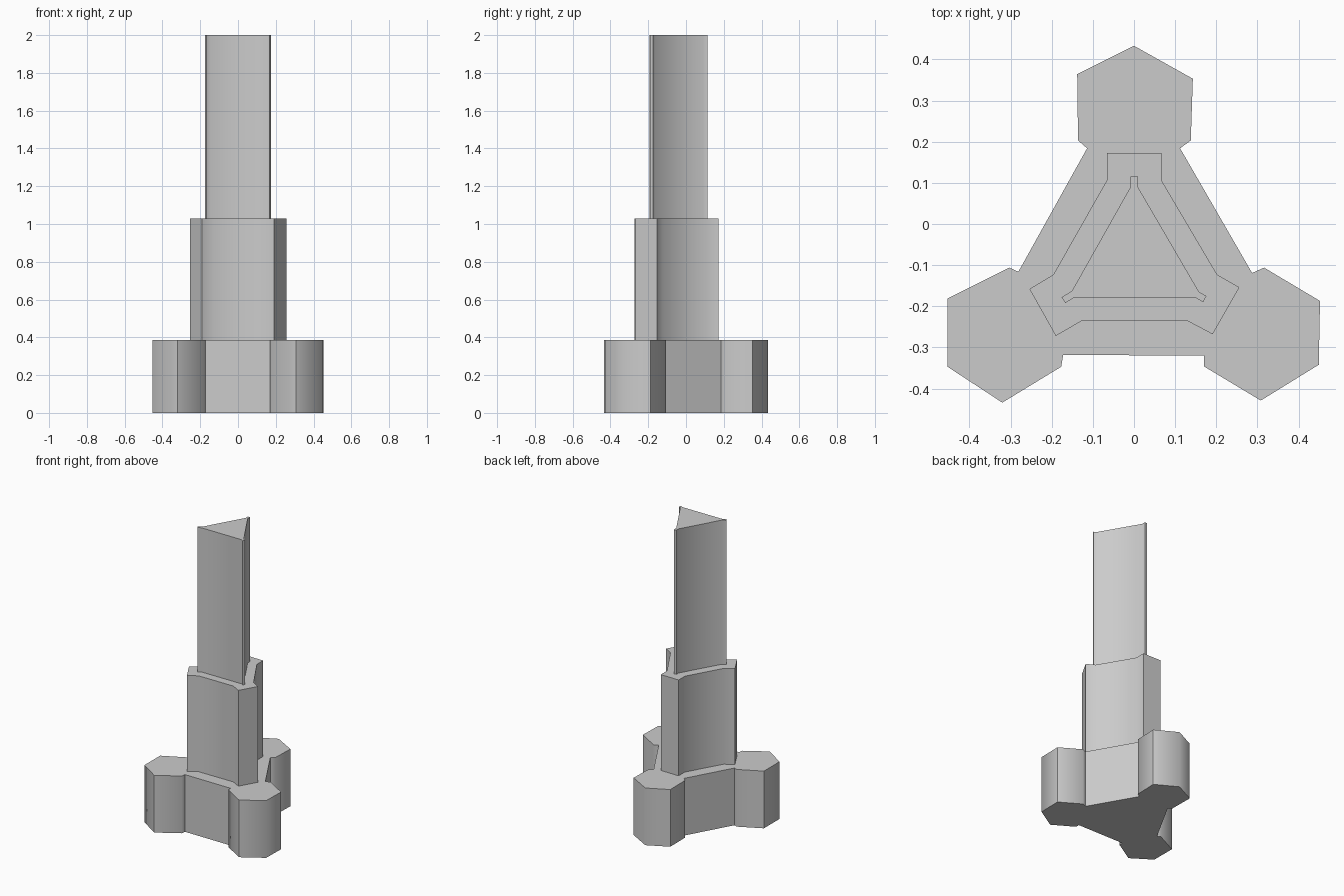
import bpy
import bmesh
from math import radians


def prism(name, outline, z0, z1):
    """Closed vertical prism from an xy outline."""
    bm = bmesh.new()
    base = bm.faces.new([bm.verts.new((x, y - 0.003, z0)) for x, y in outline])
    top = bmesh.ops.extrude_face_region(bm, geom=[base], use_keep_orig=True)
    verts = [g for g in top["geom"] if isinstance(g, bmesh.types.BMVert)]
    bmesh.ops.translate(bm, verts=verts, vec=(0, 0, z1 - z0))
    bmesh.ops.recalc_face_normals(bm, faces=bm.faces)
    mesh = bpy.data.meshes.new(name)
    bm.to_mesh(mesh)
    bm.free()
    obj = bpy.data.objects.new(name, mesh)
    bpy.context.collection.objects.link(obj)
    bpy.ops.object.select_all(action='DESELECT')
    obj.select_set(True)
    bpy.context.view_layer.objects.active = obj
    bpy.ops.object.shade_smooth_by_angle(angle=radians(60))
    return obj


# Base: triangular core with a hexagonal buttress on each corner
base_outline = [
    (0, 0.436), (-0.138, 0.367), (-0.136, 0.206), (-0.114, 0.187),
    (-0.281, -0.113), (-0.303, -0.103), (-0.453, -0.178), (-0.453, -0.344),
    (-0.32, -0.431), (-0.177, -0.344), (-0.172, -0.315),
    (0.17, -0.317), (0.17, -0.343), (0.308, -0.426), (0.449, -0.339),
    (0.452, -0.184), (0.316, -0.103), (0.287, -0.116),
    (0.112, 0.187), (0.138, 0.206), (0.143, 0.356)]

# Middle section: triangular core with square corner buttresses
middle_outline = [
    (-0.066, 0.176), (-0.066, 0.109), (-0.196, -0.12), (-0.254, -0.155),
    (-0.19, -0.269), (-0.128, -0.233), (0.129, -0.232), (0.191, -0.265),
    (0.256, -0.151), (0.202, -0.12), (0.068, 0.107), (0.068, 0.174)]

# Upper shaft: triangular core with thin corner fins
shaft_outline = [
    (-0.008, 0.118), (-0.008, 0.094), (-0.151, -0.16), (-0.176, -0.175),
    (-0.167, -0.189), (-0.147, -0.177), (0.151, -0.177), (0.168, -0.187),
    (0.176, -0.172), (0.158, -0.162), (0.01, 0.092), (0.01, 0.118)]

prism("tower_base", base_outline, 0.0, 0.385)
prism("tower_middle", middle_outline, 0.385, 1.03)
prism("tower_shaft", shaft_outline, 1.03, 2.0)
